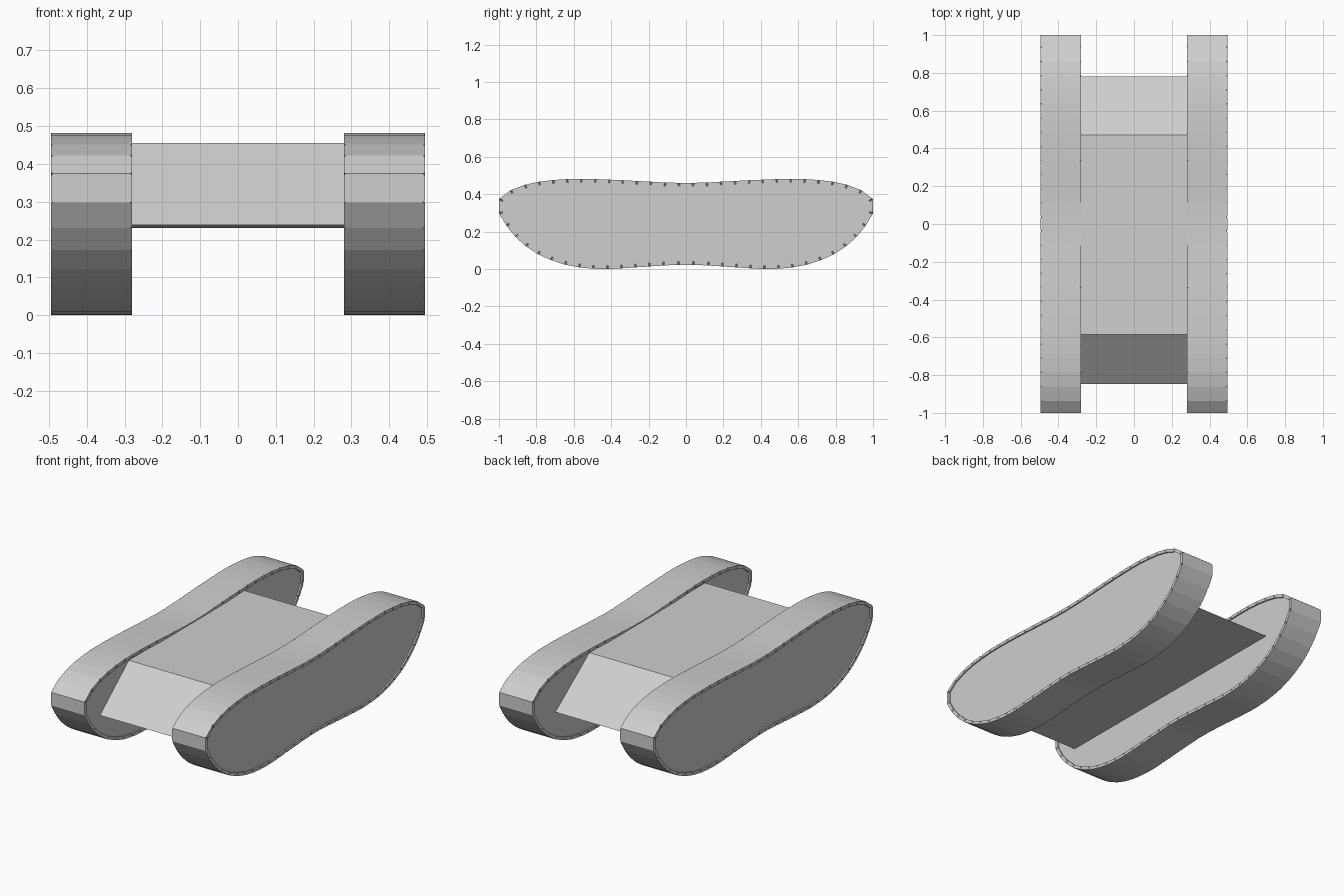
import bpy, bmesh
from mathutils import Vector

if "Cube" in bpy.data.objects:
    bpy.data.objects.remove(bpy.data.objects["Cube"])

grey = bpy.data.materials.new("plain grey")
grey.diffuse_color = (0.62, 0.62, 0.62, 1)
grey.use_nodes = True
grey.node_tree.nodes["Principled BSDF"].inputs["Base Color"].default_value = grey.diffuse_color


def finish(bm, name):
    bmesh.ops.recalc_face_normals(bm, faces=bm.faces[:])
    me = bpy.data.meshes.new(name)
    bm.to_mesh(me)
    bm.free()
    me.materials.append(grey)
    ob = bpy.data.objects.new(name, me)
    bpy.context.collection.objects.link(ob)
    return ob


def prism(bm, ring_a, ring_b):
    """Solid between two matching rings of points."""
    a = [bm.verts.new(p) for p in ring_a]
    b = [bm.verts.new(p) for p in ring_b]
    bm.faces.new(a)
    bm.faces.new(b[::-1])
    for i in range(len(a)):
        j = (i + 1) % len(a)
        bm.faces.new((a[i], b[i], b[j], a[j]))


# Track outline (y, z): one vertex per link joint, rear half then mirrored
half = [(.0375, .461), (.1125, .463), (.1875, .467), (.2625, .471), (.3375, .475),
        (.41, .478), (.485, .481), (.56, .482), (.635, .481), (.71, .476),
        (.785, .467), (.86, .451), (.937, .422), (1.0, .374), (1.0, .298),
        (.96, .231), (.912, .172), (.855, .121), (.79, .079), (.72, .047),
        (.645, .023), (.57, .009), (.495, .002), (.42, .0), (.345, .004),
        (.27, .009), (.195, .014), (.12, .019), (.04, .023)]
outer = [Vector(p) for p in half] + [Vector((-y, z)) for y, z in reversed(half)]
n = len(outer)

# Inner outline: mitred offset by the link thickness
THICK = 0.018
inner = []
for i in range(n):
    d1 = (outer[i] - outer[i - 1]).normalized()
    d2 = (outer[(i + 1) % n] - outer[i]).normalized()
    n1, n2 = Vector((d1.y, -d1.x)), Vector((d2.y, -d2.x))  # inward for clockwise
    m = (n1 + n2).normalized()
    inner.append(outer[i] + m * THICK / m.dot(n1))

X0, X1, RECESS, CH = 0.28, 0.494, 0.008, 0.005

for side, label in ((-1, "left"), (1, "right")):
    # Chain of flat links with clipped corners
    bm = bmesh.new()
    for i in range(n):
        j = (i + 1) % n
        t = CH / (outer[j] - outer[i]).length
        corners = [(0, X0 + CH), (t, X0), (1 - t, X0), (1, X0 + CH),
                   (1, X1 - CH), (1 - t, X1), (t, X1), (0, X1 - CH)]

        def ring(path):
            return [(side * x, *path[i].lerp(path[j], s)) for s, x in corners]
        prism(bm, ring(outer), ring(inner))
    finish(bm, label + "_track_links")

    # Slightly recessed solid core filling the track
    bm = bmesh.new()
    prism(bm, [(side * (X0 + RECESS), *p) for p in inner],
          [(side * (X1 - RECESS), *p) for p in inner])
    finish(bm, label + "_track_core")

# Hull between the tracks: flat deck, sloped ends, thin tilt underneath
bm = bmesh.new()
profile = [(-.585, .455), (.47, .455), (.78, .23), (-.848, .238)]
w = X0 + RECESS
prism(bm, [(-w, *p) for p in profile], [(w, *p) for p in profile])
finish(bm, "hull")
